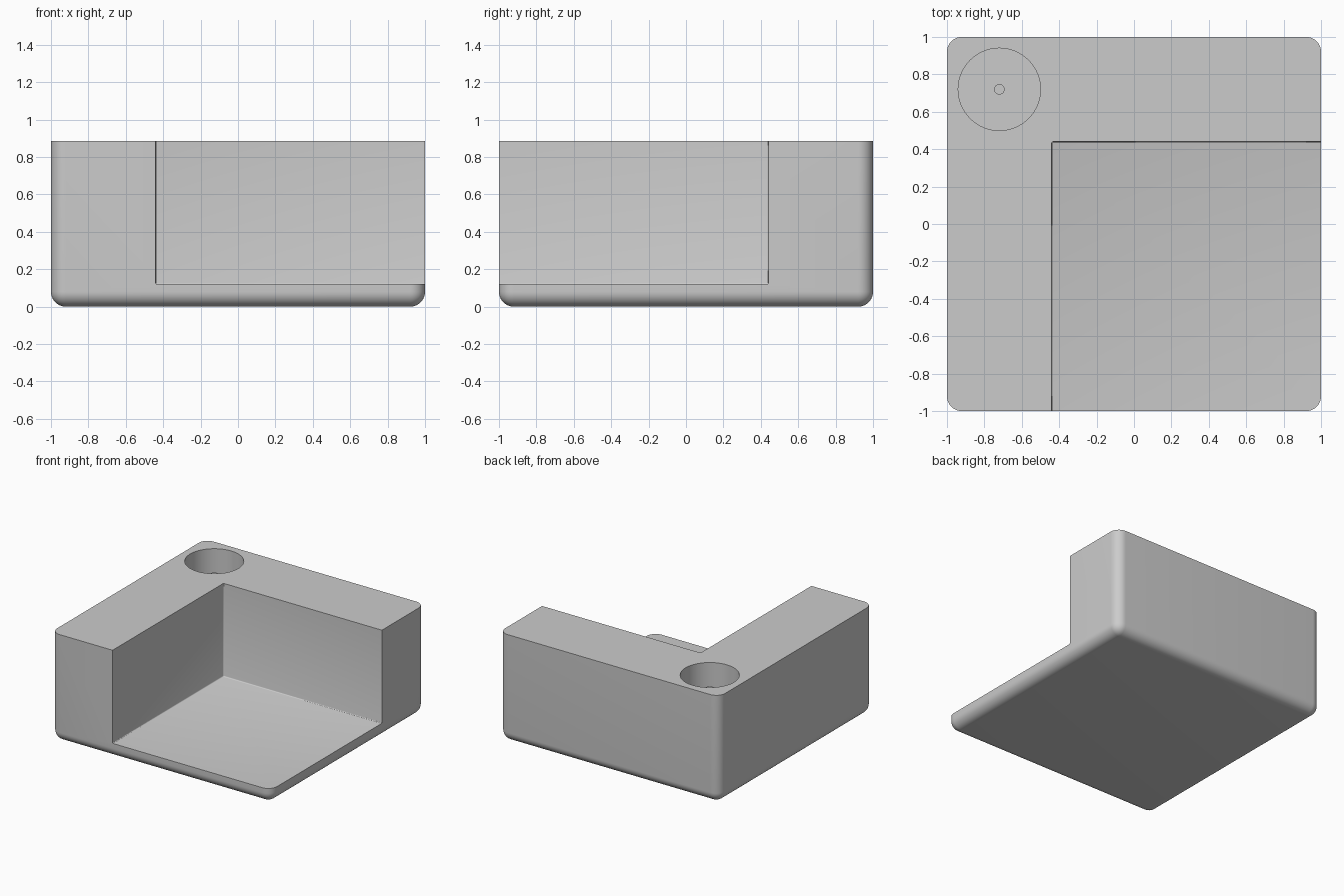
import bpy, bmesh, math
from mathutils import Matrix

default = bpy.data.objects.get("Cube")
if default:
    bpy.data.objects.remove(default, do_unlink=True)

HEIGHT, FLOOR, WALL = 0.885, 0.12, 0.44
BORE = (-0.72, 0.72)

grey = bpy.data.materials.new("plain grey")
grey.use_nodes = True
grey.diffuse_color = (0.6, 0.6, 0.6, 1)
grey.node_tree.nodes["Principled BSDF"].inputs["Base Color"].default_value = (0.6, 0.6, 0.6, 1)


def finish(name, bm):
    mesh = bpy.data.meshes.new(name)
    bm.to_mesh(mesh)
    bm.free()
    mesh.materials.append(grey)
    obj = bpy.data.objects.new(name, mesh)
    bpy.context.collection.objects.link(obj)
    return obj


def box(name, low, high, radius, segments, rounded):
    """Box between two corners; edges passing the rounded test are filleted."""
    bm = bmesh.new()
    bmesh.ops.create_cube(bm, size=1)
    for v in bm.verts:
        v.co = [(a + b) / 2 + c * (b - a) for a, b, c in zip(low, high, v.co)]
    edges = [e for e in bm.edges if rounded(e)]
    bmesh.ops.bevel(bm, geom=edges, offset=radius, segments=segments,
                    profile=0.5, affect='EDGES', clamp_overlap=True)
    return finish(name, bm)


def cylinder(name, radius, low, high, segments):
    bm = bmesh.new()
    bmesh.ops.create_cone(bm, cap_ends=True, segments=segments, radius1=radius,
                          radius2=radius, depth=high - low,
                          matrix=Matrix.Translation((*BORE, (low + high) / 2)))
    return finish(name, bm)


def cut(target, cutter):
    mod = target.modifiers.new(cutter.name, 'BOOLEAN')
    mod.operation = 'DIFFERENCE'
    mod.solver = 'EXACT'
    mod.object = cutter
    bpy.context.view_layer.objects.active = target
    bpy.ops.object.modifier_apply(modifier=mod.name)
    bpy.data.objects.remove(cutter, do_unlink=True)


# Corner block: rounded everywhere except around the flat top
body = box("corner_block", (-1, -1, 0), (1, 1, HEIGHT), 0.08, 10,
           lambda e: min(v.co.z for v in e.verts) < 0.01)

# Open recess, with tiny fillets along its inner edges
cut(body, box("recess_cutter", (-WALL, -1.5, FLOOR), (1.5, WALL, 1.5), 0.008, 3,
              lambda e: sum((all(v.co.x < 0 for v in e.verts),
                             all(v.co.y > 0 for v in e.verts),
                             all(v.co.z < 0.5 for v in e.verts))) > 1))

# Round bore in the solid corner, with a slim pin standing inside
cut(body, cylinder("bore_cutter", 0.22, FLOOR, 1.2, 64))
pin = cylinder("bore_pin", 0.028, FLOOR, 0.78, 24)

for obj in (body, pin):
    bpy.ops.object.select_all(action='DESELECT')
    obj.select_set(True)
    bpy.context.view_layer.objects.active = obj
    bpy.ops.object.shade_smooth_by_angle(angle=math.radians(30))
